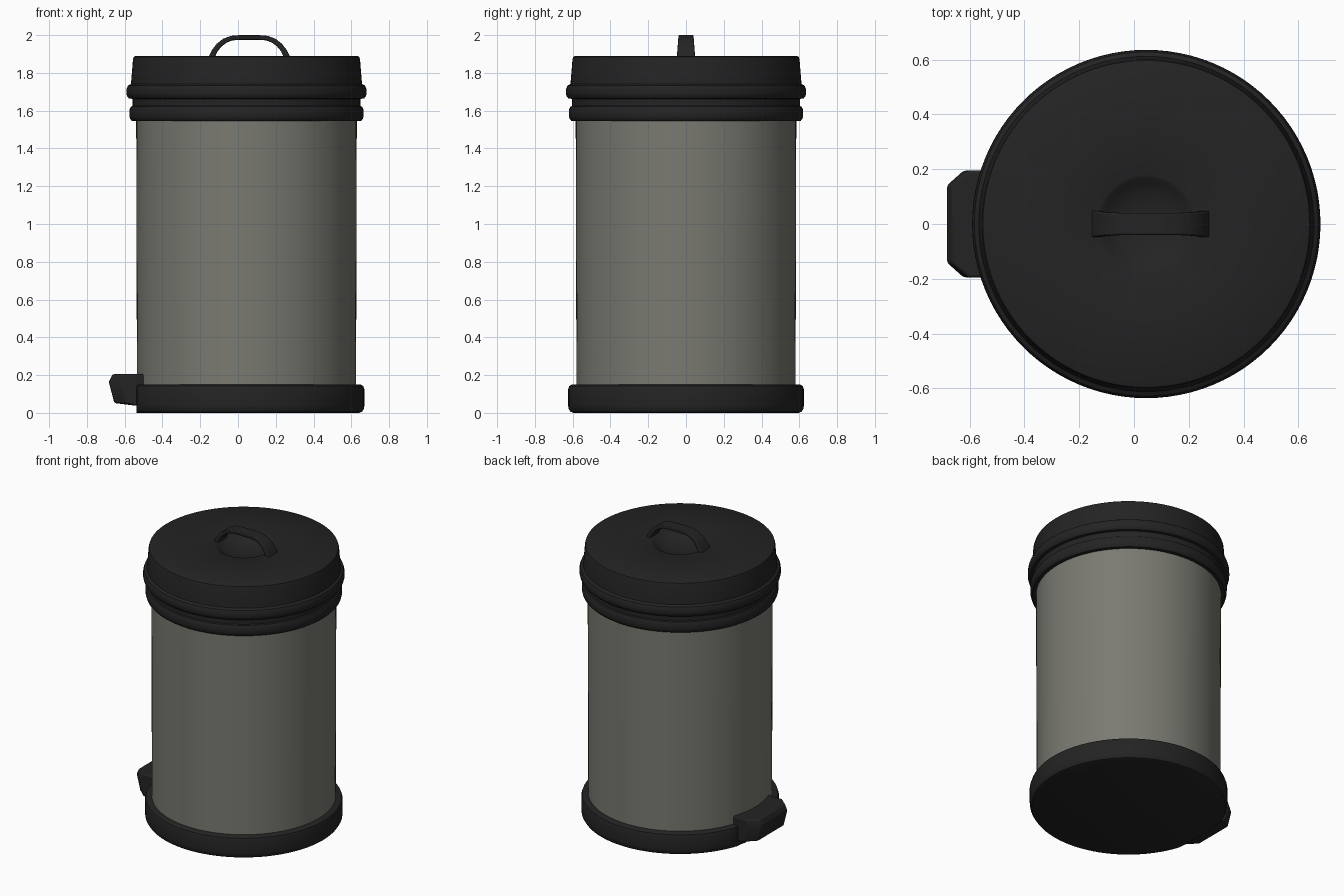
import bpy, bmesh, math

if "Cube" in bpy.data.objects:
    bpy.data.objects.remove(bpy.data.objects["Cube"])

CX = 0.045  # axis of the bin (the pedal shifts the overall centre)


def material(name, rgb):
    m = bpy.data.materials.new(name)
    m.diffuse_color = (*rgb, 1)
    m.use_nodes = True
    m.node_tree.nodes["Principled BSDF"].inputs["Base Color"].default_value = m.diffuse_color
    return m


BLACK = material("black plastic", (0.017, 0.017, 0.017))
STEEL = material("grey steel", (0.195, 0.195, 0.168))


def finish(name, bm, mat, angle=30, bevel=0):
    bmesh.ops.recalc_face_normals(bm, faces=bm.faces)
    me = bpy.data.meshes.new(name)
    bm.to_mesh(me)
    bm.free()
    ob = bpy.data.objects.new(name, me)
    bpy.context.collection.objects.link(ob)
    me.materials.append(mat)
    bpy.ops.object.select_all(action='DESELECT')
    bpy.context.view_layer.objects.active = ob
    ob.select_set(True)
    bpy.ops.object.shade_smooth_by_angle(angle=math.radians(angle))
    if bevel:
        b = ob.modifiers.new("soft edges", 'BEVEL')
        b.width = bevel
        b.segments = 2
        b.limit_method = 'ANGLE'
        b.angle_limit = math.radians(40)
    return ob


def loft(bm, rings, closed=False):
    """Skin equal-length rings of points, capping the ends unless closed."""
    vs = [[bm.verts.new(p) for p in r] for r in rings]
    n = len(vs[0])
    pairs = list(zip(vs, vs[1:])) + ([(vs[-1], vs[0])] if closed else [])
    for a, b in pairs:
        for i in range(n):
            bm.faces.new((a[i], a[(i + 1) % n], b[(i + 1) % n], b[i]))
    if not closed:
        bm.faces.new(vs[0])
        bm.faces.new(vs[-1])


def lathe(name, profile, mat, flat_x=None, segs=96):
    """Turn an (r, z) profile round the bin axis; flat_x slices one side flat."""
    bm = bmesh.new()
    rings = []
    for r, z in profile:
        ring = [(CX + r * math.cos(2 * math.pi * i / segs),
                 r * math.sin(2 * math.pi * i / segs), z) for i in range(segs)]
        if flat_x is not None:
            ring = [(max(x, flat_x), y, z) for x, y, z in ring]
        rings.append(ring)
    loft(bm, rings)
    return finish(name, bm, mat)


# Base ring, flattened behind the pedal
lathe("base", [(0.595, 0.0), (0.612, 0.006), (0.622, 0.022), (0.624, 0.04),
               (0.624, 0.125), (0.618, 0.142), (0.604, 0.15), (0.57, 0.15)],
      BLACK, flat_x=-0.537)

# Steel drum
lathe("drum", [(0.580, 0.12), (0.584, 1.57)], STEEL)

# Collar under the lid
lathe("collar", [(0.57, 1.546), (0.607, 1.546), (0.616, 1.556), (0.62, 1.57),
                 (0.62, 1.605), (0.612, 1.621), (0.603, 1.625), (0.603, 1.69)],
      BLACK)

# Lid with bulging rim and shallow finger dish in the top
lathe("lid", [(0.595, 1.662), (0.622, 1.664), (0.632, 1.675), (0.636, 1.69),
              (0.635, 1.715), (0.628, 1.732), (0.612, 1.742), (0.61, 1.76),
              (0.601, 1.872), (0.597, 1.884), (0.588, 1.889), (0.178, 1.889),
              (0.170, 1.886), (0.150, 1.868), (0.110, 1.849), (0.060, 1.839),
              (0.015, 1.836)], BLACK)

# Arched handle: outer and inner outline, mirrored about the handle centre
HX = 0.06
outer = [(0.218, 1.88), (0.198, 1.921), (0.172, 1.955), (0.138, 1.981),
         (0.098, 1.996), (0.05, 2.0)]
inner = [(0.184, 1.88), (0.168, 1.914), (0.146, 1.941), (0.12, 1.96),
         (0.09, 1.972), (0.05, 1.975)]
pairs = list(zip(outer, inner))
pairs += [((-o[0], o[1]), (-i[0], i[1])) for o, i in reversed(pairs)]
rings = []
for o, i in pairs:
    w = 0.040 + 0.009 * (2.0 - o[1]) / 0.12
    rings.append([(HX + o[0], -w, o[1]), (HX + o[0], w, o[1]),
                  (HX + i[0], w, i[1]), (HX + i[0], -w, i[1])])
bm = bmesh.new()
loft(bm, rings)
finish("handle", bm, BLACK, bevel=0.006)

# Foot pedal: side profile lofted across y, with chamfered front corners
pedal = [(-0.49, 0.205), (-0.664, 0.205), (-0.684, 0.165),
         (-0.655, 0.052), (-0.54, 0.038), (-0.49, 0.06)]
rings = []
for y, shift in ((-0.195, 0.062), (-0.14, 0), (0.14, 0), (0.195, 0.062)):
    rings.append([(x + (shift if x < -0.6 else 0), y, z) for x, z in pedal])
bm = bmesh.new()
loft(bm, rings)
finish("pedal", bm, BLACK, bevel=0.008)
